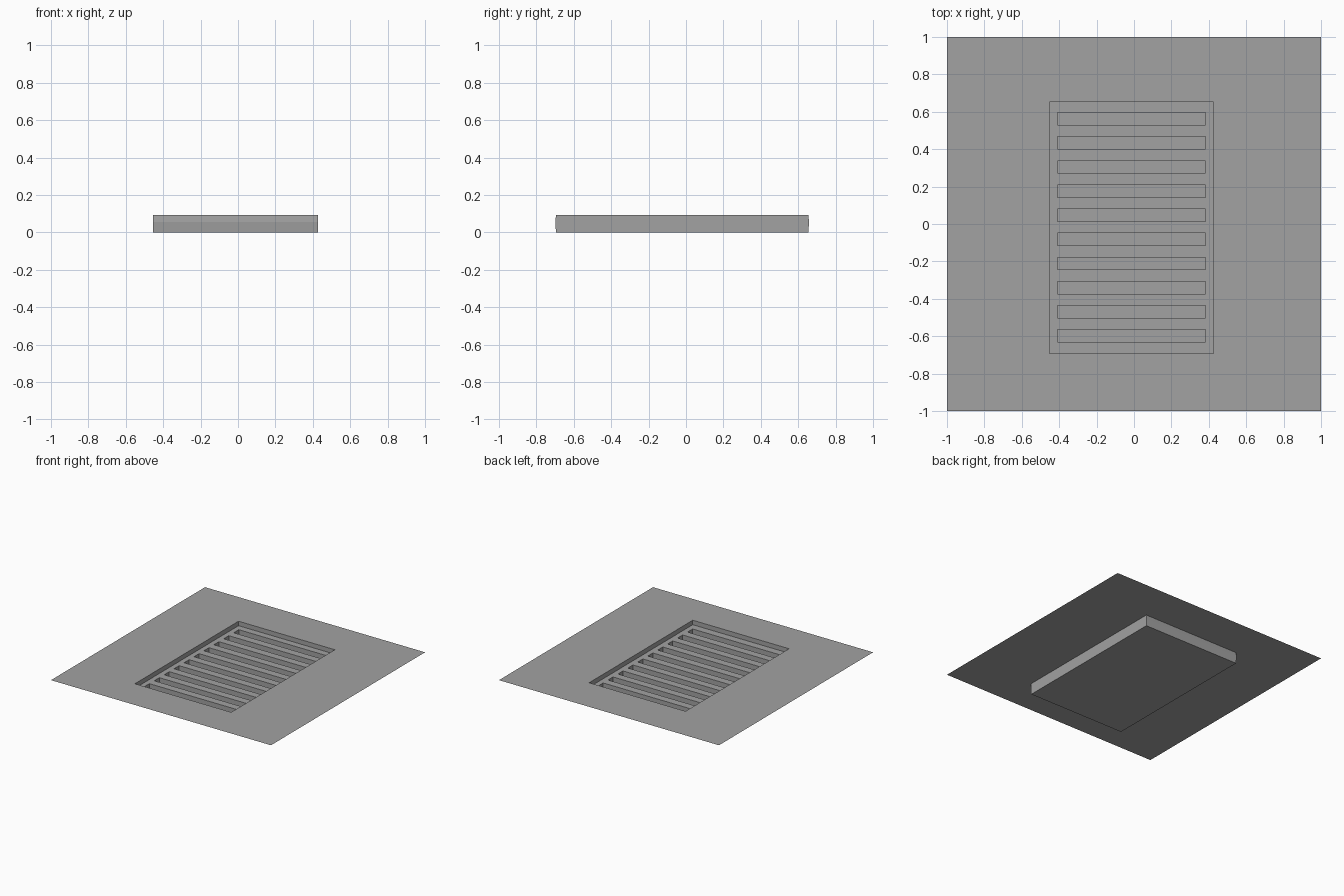
import bpy
import bmesh

cube = bpy.data.objects.get("Cube")
if cube:
    bpy.data.objects.remove(cube, do_unlink=True)

# One plain grey for everything
GREY = (0.36, 0.36, 0.36, 1)
grey = bpy.data.materials.new("plain grey")
grey.use_nodes = True
grey.diffuse_color = GREY
grey.node_tree.nodes["Principled BSDF"].inputs["Base Color"].default_value = GREY

PLATE_Z, GRATE_Z, SLOT_Z = 0.092, 0.055, 0.003
X0, X1, Y0, Y1 = -0.452, 0.424, -0.693, 0.652
SLOT_X0, SLOT_X1 = -0.41, 0.382
SLOT_COUNT, SLOT_STEP, SLOT_WIDTH, FIRST_SLOT = 10, 0.129, 0.066, -0.598


def ring(bm, x0, x1, y0, y1, z):
    """Rectangular loop of vertices, counter-clockwise from above."""
    return [bm.verts.new((x, y, z)) for x, y in
            ((x0, y0), (x1, y0), (x1, y1), (x0, y1))]


def bridge(bm, a, b):
    """Join two rectangular loops with four quads."""
    for i in range(4):
        j = (i + 1) % 4
        bm.faces.new((a[i], a[j], b[j], b[i]))


def finish(bm, name):
    bmesh.ops.remove_doubles(bm, verts=bm.verts, dist=0.00005)
    mesh = bpy.data.meshes.new(name)
    bm.to_mesh(mesh)
    bm.free()
    mesh.materials.append(grey)
    obj = bpy.data.objects.new(name, mesh)
    bpy.context.collection.objects.link(obj)
    return obj


# Flat square sheet with the rectangular opening
bm = bmesh.new()
bridge(bm, ring(bm, -1, 1, -1, 1, PLATE_Z), ring(bm, X0, X1, Y0, Y1, PLATE_Z))
finish(bm, "floor_sheet")

# Closed tray below the sheet, bulging slightly at grate height
bm = bmesh.new()
bottom, middle, top = (
    ring(bm, X0 - 0.003, X1 + 0.003, Y0 - g, Y1 + g, z)
    for g, z in ((0.002, 0), (0.006, GRATE_Z), (0.002, PLATE_Z)))
bridge(bm, bottom, middle)
bridge(bm, middle, top)
bm.faces.new(reversed(bottom))
finish(bm, "tray")

# Recess walls and grate surface, with ten slots sunk into it
bm = bmesh.new()
bridge(bm, ring(bm, X0, X1, Y0, Y1, PLATE_Z), ring(bm, X0, X1, Y0, Y1, GRATE_Z))
half = SLOT_STEP / 2
for n in range(SLOT_COUNT):
    y = FIRST_SLOT + n * SLOT_STEP
    low = Y0 if n == 0 else y - half
    high = Y1 if n == SLOT_COUNT - 1 else y + half
    slot = (SLOT_X0, SLOT_X1, y - SLOT_WIDTH / 2, y + SLOT_WIDTH / 2)
    rim = ring(bm, *slot, GRATE_Z)
    floor = ring(bm, *slot, SLOT_Z)
    bridge(bm, ring(bm, X0, X1, low, high, GRATE_Z), rim)
    bridge(bm, rim, floor)
    bm.faces.new(floor)
grate = finish(bm, "slotted_grate")

# Merge the coplanar bands between slots into clean faces
bm = bmesh.new()
bm.from_mesh(grate.data)
bmesh.ops.dissolve_limit(bm, angle_limit=0.01, verts=bm.verts, edges=bm.edges)
bm.to_mesh(grate.data)
bm.free()
